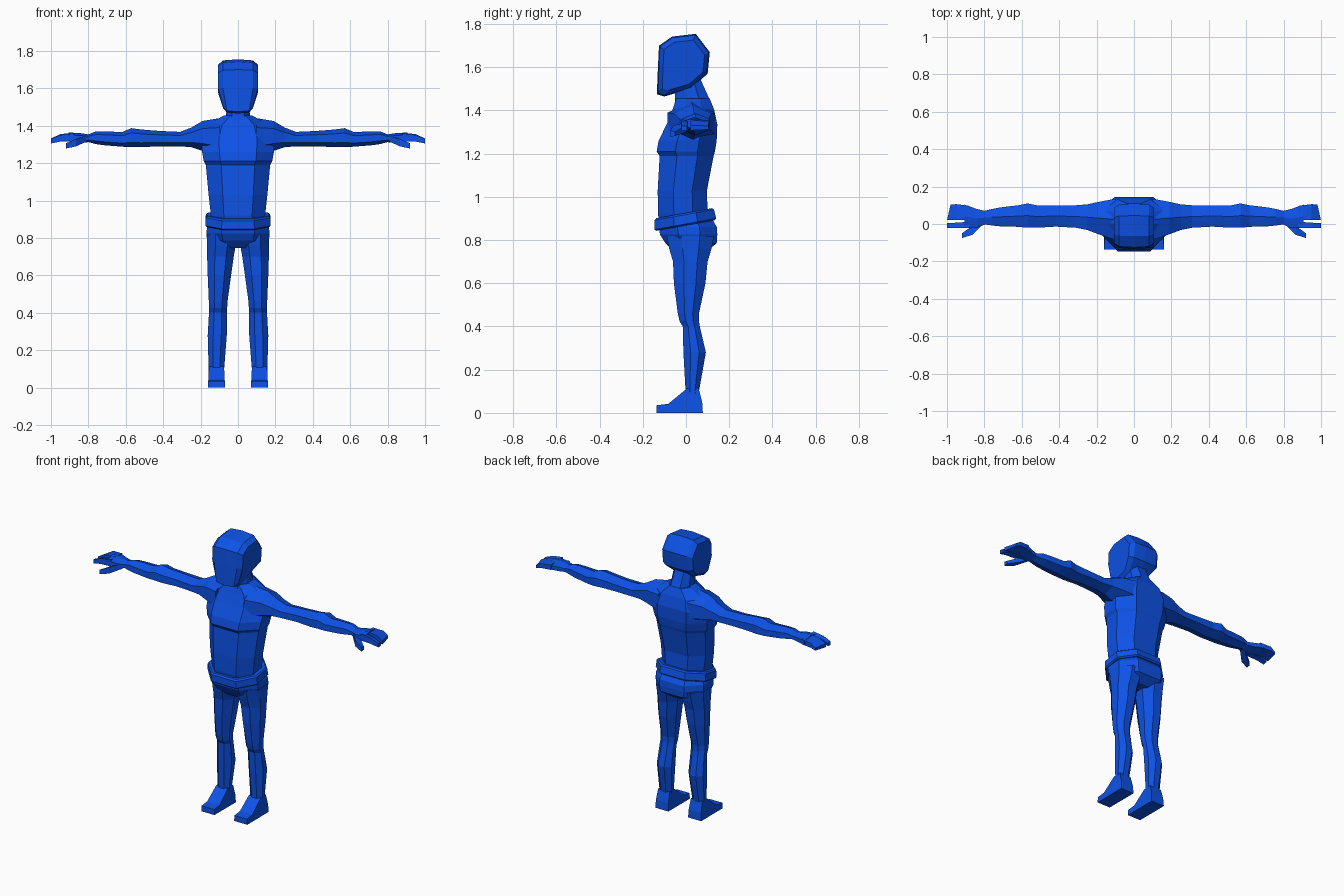
import bpy, bmesh, math

blue = bpy.data.materials.new("blue")
blue.diffuse_color = (0.004, 0.085, 0.8, 1)


def loft(name, rings, mirror=False):
    """Skin a list of equal-length point rings, capped at both ends."""
    bm = bmesh.new()
    vs = [[bm.verts.new(p) for p in r] for r in rings]
    n = len(rings[0])
    for a, b in zip(vs, vs[1:]):
        for i in range(n):
            j = (i + 1) % n
            bm.faces.new((a[i], a[j], b[j], b[i]))
    bm.faces.new(vs[0][::-1])
    bm.faces.new(vs[-1])
    bmesh.ops.recalc_face_normals(bm, faces=bm.faces)
    me = bpy.data.meshes.new(name)
    bm.to_mesh(me)
    bm.free()
    me.materials.append(blue)
    ob = bpy.data.objects.new(name, me)
    bpy.context.collection.objects.link(ob)
    if mirror:
        ob.modifiers.new("mirror", 'MIRROR').use_mirror_merge = False
    return ob


def octa(z, x0, x1, yf, yb, k=0.52, tilt=0.0):
    """Horizontal eight-sided section, corners cut, optionally tilted."""
    cx, h, d = (x0 + x1) / 2, (x1 - x0) / 2, yb - yf
    pts = [(-k * h, yf), (k * h, yf), (h, yf + .32 * d), (h, yf + .7 * d),
           (k * h, yb), (-k * h, yb), (-h, yf + .7 * d), (-h, yf + .32 * d)]
    return [(cx + x, y, z + tilt * y) for x, y in pts]


def hexa(x, y0, y1, z0, z1, skew=0.0):
    """Six-sided section across x; skew slants the end along y."""
    cy, cz, a, b = (y0 + y1) / 2, (z0 + z1) / 2, (y1 - y0) / 2, (z1 - z0) / 2
    out = []
    for i in range(6):
        t = math.radians(90 + 60 * i)
        dy = a * math.cos(t) / math.cos(math.pi / 6)
        out.append((x + skew * dy, cy + dy, cz + b * math.sin(t)))
    return out


def box(x, y0, y1, z0, z1, skew=0.0):
    """Four-sided section across x."""
    d, c = skew * (y1 - y0) / 2, (z1 - z0) * .15
    return [(x - d, y0, z0), (x + d, y1, z0 + c), (x + d, y1, z1 - c), (x - d, y0, z1)]


# Torso with chest ledge and sloping shoulders
loft("torso", [octa(z, -h, h, f, b) for z, h, f, b in [
    (.87, .14, -.12, .09), (.92, .145, -.13, .10), (1.03, .157, -.131, .097),
    (1.19, .172, -.122, .128), (1.21, .183, -.136, .134), (1.26, .192, -.127, .142),
    (1.335, .195, -.09, .145), (1.405, .165, -.062, .13), (1.455, .075, -.045, .11)]])

# Neck leaning forward
loft("neck", [octa(z, -h, h, f, b) for z, h, f, b in [
    (1.39, .075, -.06, .12), (1.45, .064, -.05, .11), (1.56, .058, -.05, .06)]])

# Head: side profile lofted across x, sides drawn in
profile = [(-.135, 1.475), (-.10, 1.465), (.02, 1.50), (.10, 1.57), (.11, 1.67),
           (.045, 1.755), (-.065, 1.742), (-.125, 1.70), (-.13, 1.60)]


def head_ring(s, f):
    return [(s * (.107 if z > 1.55 else .08), -.01 + (y + .01) * f, 1.61 + (z - 1.61) * f)
            for y, z in profile]


loft("head", [head_ring(s, f) for s, f in
              [(-1, .8), (-.75, .96), (0, 1), (.75, .96), (1, .8)]])

# Belt, tilted down to the front
loft("belt", [octa(z, -h, h, f, b, .5, .18) for z, h, f, b in [
    (.868, .168, -.138, .132), (.875, .175, -.146, .14),
    (.918, .172, -.146, .13), (.926, .165, -.138, .12)]])

# Pelvis
loft("pelvis", [octa(z, -h, h, f, b) for z, h, f, b in [
    (.90, .15, -.12, .12), (.86, .166, -.126, .143), (.825, .168, -.12, .145),
    (.785, .155, -.095, .142), (.745, .06, -.055, .09)]])

# Legs with knee and calf
loft("legs", [octa(*r, .42) for r in [
    (.82, .004, .168, -.09, .13), (.76, .012, .165, -.078, .118),
    (.70, .023, .165, -.06, .10), (.60, .037, .162, -.056, .09),
    (.46, .056, .156, -.038, .06), (.425, .058, .155, -.03, .06),
    (.40, .06, .155, -.015, .064), (.28, .06, .162, -.012, .092),
    (.10, .074, .157, -.002, .06), (.05, .074, .157, -.002, .07)]], True)

# Feet: side profile extruded across x, narrower at the ankle
foot = [(-.137, 0), (.078, 0), (.075, .05), (.058, .115),
        (.003, .112), (-.082, .042), (-.137, .035)]
loft("feet", [[(.115 + s * (.046 - .05 * z), y, z) for y, z in foot] for s in (-1, 1)], True)

# Arms
loft("arms", [hexa(*r) for r in [
    (.10, -.085, .135, 1.24, 1.44), (.19, -.055, .118, 1.265, 1.425),
    (.25, -.032, .105, 1.285, 1.39), (.31, -.02, .10, 1.29, 1.367),
    (.42, -.014, .10, 1.29, 1.372), (.52, -.02, .10, 1.285, 1.38),
    (.57, -.02, .11, 1.285, 1.387), (.62, -.015, .10, 1.288, 1.366),
    (.72, -.012, .088, 1.296, 1.37), (.76, -.008, .08, 1.302, 1.37),
    (.81, .0, .068, 1.315, 1.35)]], True)

# Hands: palm, joined fingers, first finger and thumb
loft("palms", [hexa(*r) for r in [
    (.79, .0, .068, 1.313, 1.352), (.84, -.02, .08, 1.308, 1.36),
    (.905, -.022, .103, 1.315, 1.364)]], True)
loft("fingers", [box(*r) for r in [
    (.88, .022, .097, 1.317, 1.362), (.95, .022, .106, 1.317, 1.355),
    (.99, .021, .104, 1.308, 1.332, -.22)]], True)
loft("first_fingers", [box(*r) for r in [
    (.88, -.021, .012, 1.317, 1.36), (.95, -.022, .007, 1.315, 1.35),
    (1.0, -.02, .005, 1.305, 1.33)]], True)
loft("thumbs", [box(*r) for r in [
    (.81, -.005, .03, 1.315, 1.345), (.865, -.058, -.01, 1.29, 1.33),
    (.92, -.075, -.05, 1.278, 1.306)]], True)
